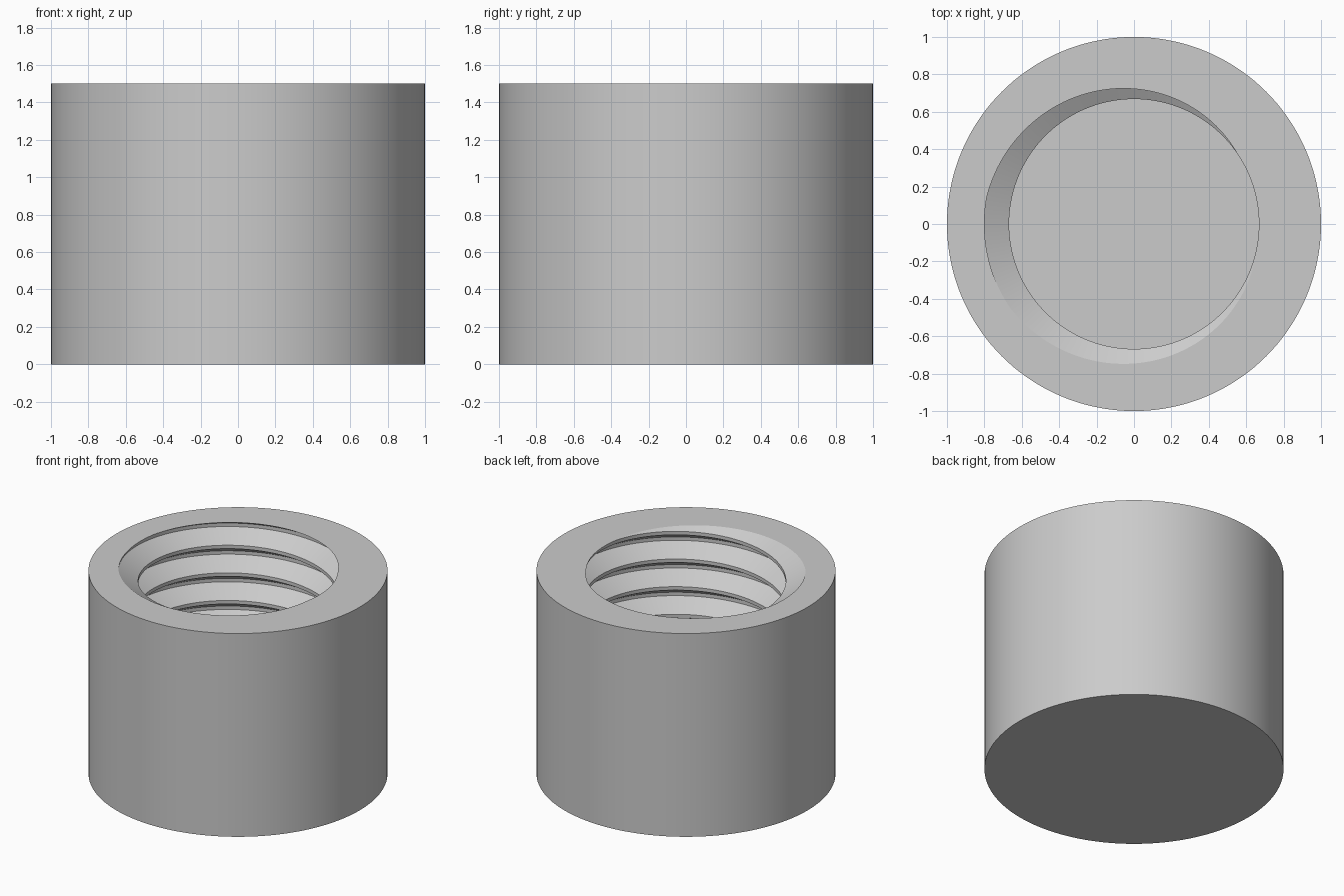
import bpy
import bmesh
from math import tau, radians, cos, sin

cube = bpy.data.objects.get("Cube")
if cube:
    bpy.data.objects.remove(cube, do_unlink=True)

HEIGHT, FLOOR = 1.5, 0.2
CREST, ROOT = 0.668, 0.8
PITCH, SEGMENTS = 0.204, 144
START = radians(12)

grey = bpy.data.materials.new("plain grey")
grey.use_nodes = True
colour = (0.6, 0.6, 0.6, 1)
grey.diffuse_color = colour
grey.node_tree.nodes["Principled BSDF"].inputs["Base Color"].default_value = colour


def add_object(name, bm):
    mesh = bpy.data.meshes.new(name)
    bm.to_mesh(mesh)
    bm.free()
    mesh.materials.append(grey)
    obj = bpy.data.objects.new(name, mesh)
    bpy.context.collection.objects.link(obj)
    return obj


# Solid round body
bm = bmesh.new()
bmesh.ops.create_cone(bm, cap_ends=True, segments=SEGMENTS, radius1=1, radius2=1, depth=HEIGHT)
bmesh.ops.translate(bm, verts=bm.verts, vec=(0, 0, HEIGHT / 2))
body = add_object("threaded_sleeve", bm)

# Threaded core: one tooth profile (radius, height) swept along a right-hand helix
tooth = [(CREST, -PITCH / 16), (CREST, PITCH / 16),
         (ROOT, PITCH * 7 / 16), (ROOT, PITCH * 9 / 16)]
bm = bmesh.new()
columns = []
for i in range(SEGMENTS + 1):
    angle = tau * i / SEGMENTS
    rise = HEIGHT + PITCH * (angle - START) / tau
    columns.append([bm.verts.new((r * cos(angle), r * sin(angle), rise + turn * PITCH + z))
                    for turn in range(-9, 4) for r, z in tooth])
for a, b in zip(columns, columns[1:]):
    for j in range(len(a) - 1):
        bm.faces.new((a[j], b[j], b[j + 1], a[j + 1]))
bmesh.ops.remove_doubles(bm, verts=bm.verts, dist=0.0001)

# Trim the core flat at the floor and just above the rim, then close it
for z, up in ((FLOOR, -1), (HEIGHT + 0.03, 1)):
    bmesh.ops.bisect_plane(bm, geom=bm.verts[:] + bm.edges[:] + bm.faces[:], dist=0.00001,
                           plane_co=(0, 0, z), plane_no=(0, 0, up), clear_outer=True)
bmesh.ops.holes_fill(bm, edges=[e for e in bm.edges if e.is_boundary], sides=0)
bmesh.ops.recalc_face_normals(bm, faces=bm.faces)
core = add_object("thread_cutter", bm)
core.hide_render = True

# Cut the threaded hole
cut = body.modifiers.new("threaded hole", 'BOOLEAN')
cut.operation = 'DIFFERENCE'
cut.solver = 'EXACT'
cut.object = core
bpy.ops.object.select_all(action='DESELECT')
body.select_set(True)
bpy.context.view_layer.objects.active = body
bpy.ops.object.modifier_apply(modifier=cut.name)
bpy.data.objects.remove(core, do_unlink=True)
bpy.ops.object.shade_smooth_by_angle(angle=radians(20))
